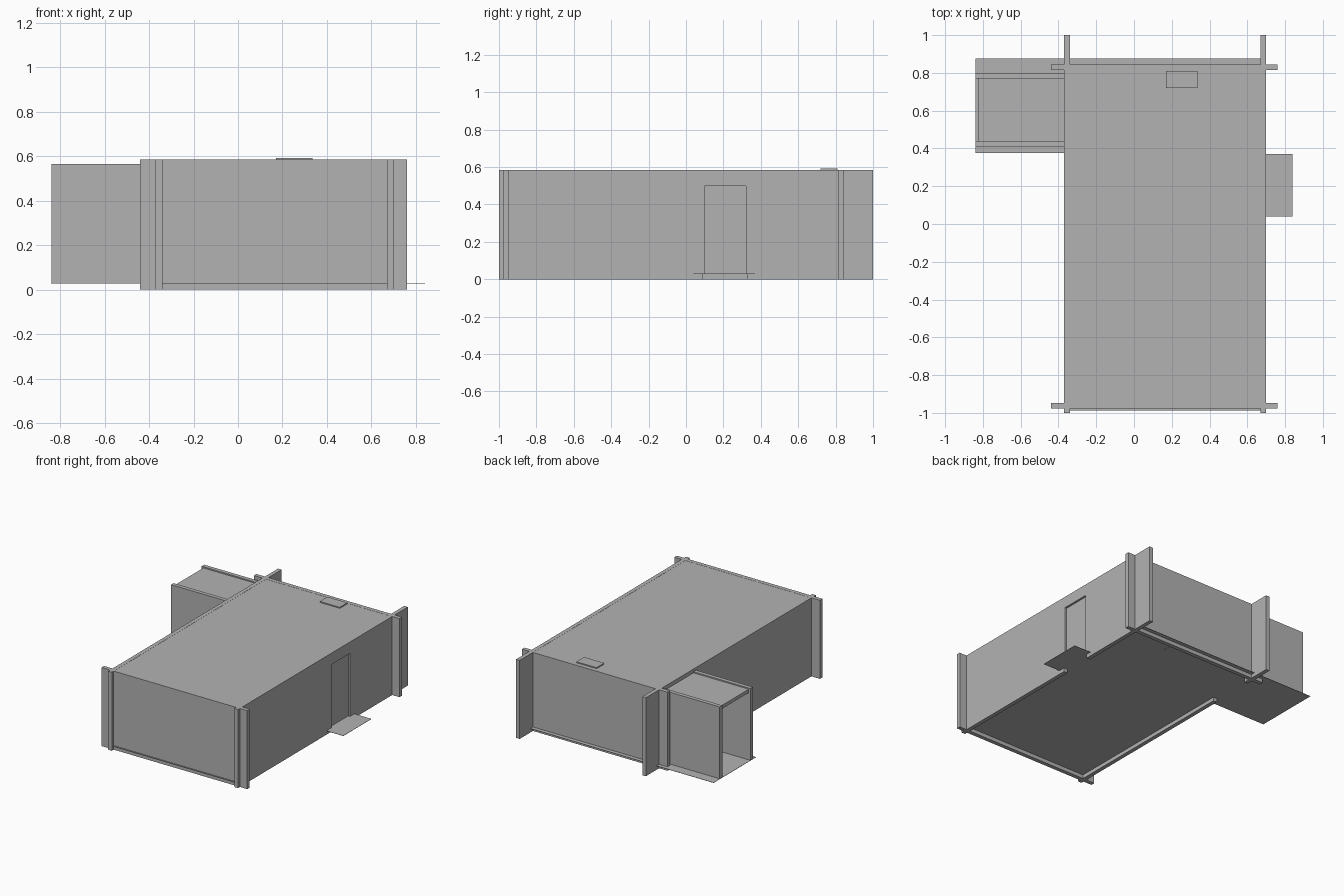
import bpy
import bmesh

cube = bpy.data.objects.get("Cube")
if cube:
    bpy.data.objects.remove(cube, do_unlink=True)

grey = bpy.data.materials.new("plain_grey")
grey.use_nodes = True
grey.diffuse_color = (0.45, 0.45, 0.45, 1)
grey.node_tree.nodes["Principled BSDF"].inputs["Base Color"].default_value = (0.45, 0.45, 0.45, 1)

FLOOR, TOP, THICK = 0.03, 0.585, 0.03


def extrude(name, points, offset):
    """Make a solid by extruding an outline along an offset."""
    bm = bmesh.new()
    face = bm.faces.new([bm.verts.new(p) for p in points])
    result = bmesh.ops.extrude_face_region(bm, geom=[face], use_keep_orig=True)
    moved = [v for v in result["geom"] if isinstance(v, bmesh.types.BMVert)]
    bmesh.ops.translate(bm, verts=moved, vec=offset)
    bmesh.ops.recalc_face_normals(bm, faces=bm.faces[:])
    mesh = bpy.data.meshes.new(name)
    bm.to_mesh(mesh)
    bm.free()
    mesh.materials.append(grey)
    obj = bpy.data.objects.new(name, mesh)
    bpy.context.collection.objects.link(obj)
    return obj


def box(name, x, y, z):
    outline = [(x[0], y[0], z[0]), (x[1], y[0], z[0]), (x[1], y[1], z[0]), (x[0], y[1], z[0])]
    return extrude(name, outline, (0, 0, z[1] - z[0]))


def side_wall(name, x, opening):
    """Long wall with an opening, given as (y, z) points, rising from its foot."""
    outline = [(-1, 0)] + opening + [(1, 0), (1, TOP), (-1, TOP)]
    extrude(name, [(x, y, z) for y, z in outline], (THICK, 0, 0))


# Long side walls, running past the corners as fins
side_wall("left_wall", 0.67, [(0.09, 0), (0.09, FLOOR), (0.1, FLOOR), (0.1, 0.5),
                              (0.32, 0.5), (0.32, FLOOR), (0.33, FLOOR), (0.33, 0)])
side_wall("right_wall", -0.37, [(0.44, 0), (0.44, 0.53), (0.77, 0.53), (0.77, 0)])

# Cross walls, also running past the corners
for name, y in (("front_wall", -0.978), ("back_wall", 0.815)):
    box(name, (-0.44, 0.76), (y, y + THICK), (0, TOP))

# Roof and floor of the main room
box("main_roof", (-0.345, 0.675), (-0.96, 0.83), (TOP - THICK, TOP - 0.001))
box("main_floor", (-0.36, 0.68), (-0.988, 0.875), (FLOOR - 0.002, FLOOR))

# Door and its step
box("door", (0.675, 0.685), (0.095, 0.325), (FLOOR, 0.505))
box("door_step", (0.68, 0.84), (0.04, 0.37), (FLOOR - 0.002, FLOOR))

# Shaft rising just through the roof
box("shaft", (0.17, 0.335), (0.72, 0.81), (FLOOR - 0.004, 0.592))

# Side annex, open at its outer end
box("annex_floor", (-0.84, -0.34), (0.375, 0.875), (FLOOR - 0.002, FLOOR))
for name, y in (("annex_front_wall", 0.41), ("annex_back_wall", 0.77)):
    box(name, (-0.838, -0.36), (y, y + THICK), (FLOOR, 0.565))
box("annex_roof", (-0.825, -0.36), (0.435, 0.775), (0.53, 0.556))
